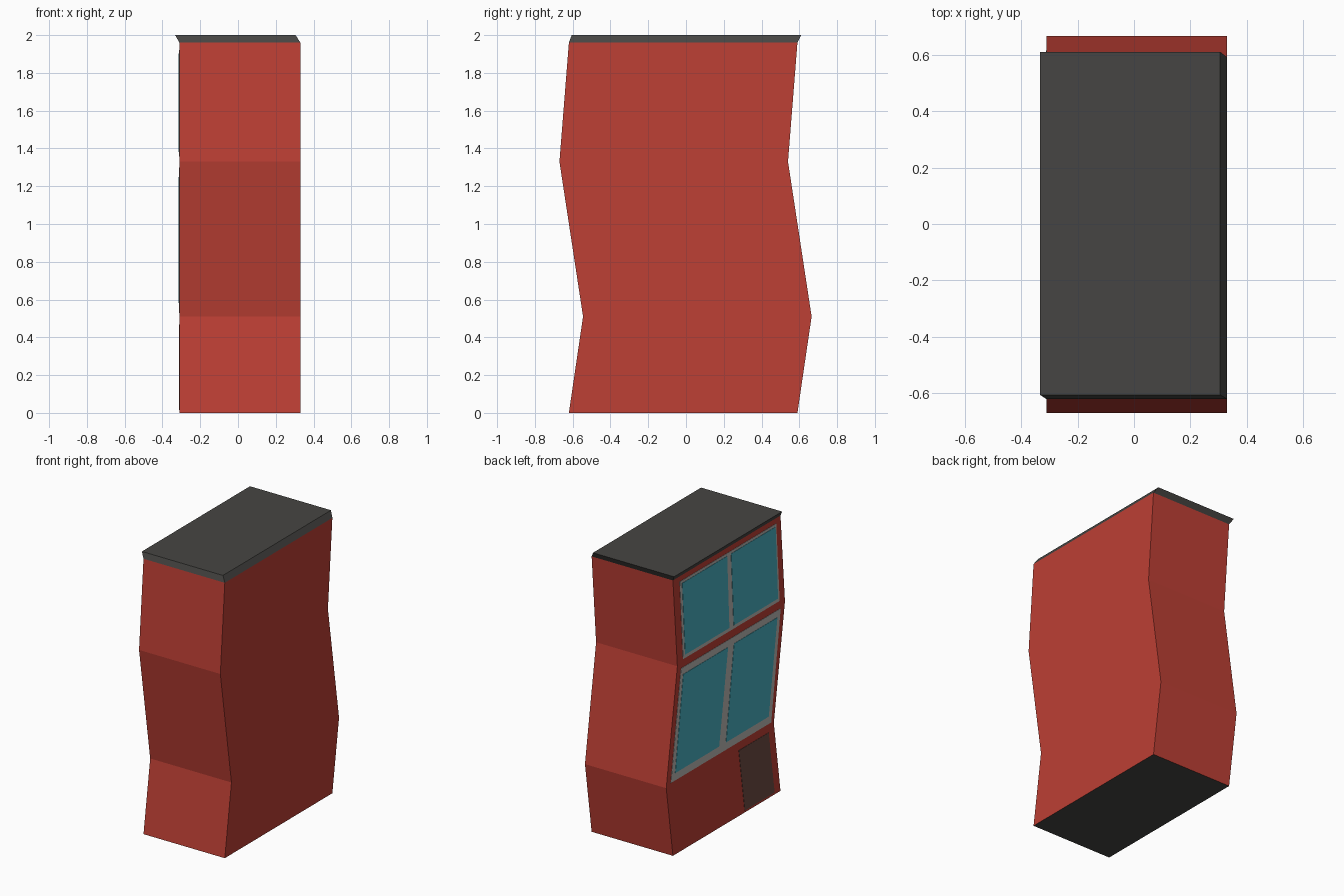
import bpy, bmesh

if "Cube" in bpy.data.objects:
    bpy.data.objects.remove(bpy.data.objects["Cube"])


def material(name, rgb):
    m = bpy.data.materials.new(name)
    m.diffuse_color = (*rgb, 1)
    m.use_nodes = True
    m.node_tree.nodes["Principled BSDF"].inputs["Base Color"].default_value = m.diffuse_color
    return m


RED = material("red_wall", (0.51, 0.05, 0.035))
DARK = material("dark_roof", (0.062, 0.06, 0.056))
GLASS = material("teal_glass", (0.066, 0.43, 0.53))
FRAME = material("grey_frame", (0.5, 0.48, 0.46))
DOOR = material("brown_door", (0.155, 0.07, 0.055))


def loft(name, ring_a, ring_b, *mats):
    """Closed flat-faced solid between two matching rings of points."""
    bm = bmesh.new()
    a = [bm.verts.new(p) for p in ring_a]
    b = [bm.verts.new(p) for p in ring_b]
    bm.faces.new(a)
    bm.faces.new(b)
    n = len(a)
    for i in range(n):
        j = (i + 1) % n
        bm.faces.new((a[i], a[j], b[j], b[i]))
    bmesh.ops.recalc_face_normals(bm, faces=bm.faces)
    mesh = bpy.data.meshes.new(name)
    bm.to_mesh(mesh)
    bm.free()
    for m in mats:
        mesh.materials.append(m)
    ob = bpy.data.objects.new(name, mesh)
    bpy.context.collection.objects.link(ob)
    return ob


def prism(name, profile, x0, x1, *mats):
    return loft(name, [(x0, y, z) for y, z in profile],
                [(x1, y, z) for y, z in profile], *mats)


def rect(x0, x1, y0, y1, z):
    return [(x0, y0, z), (x1, y0, z), (x1, y1, z), (x0, y1, z)]


# Bent body: front edge and back edge wobble together up the height
XL, XR = -0.31, 0.33
front = [(-0.62, 0), (-0.545, 0.51), (-0.67, 1.33), (-0.62, 1.96)]
back = [(0.59, 0), (0.665, 0.51), (0.54, 1.33), (0.59, 1.96)]
body = prism("building_body", front + back[::-1], XL, XR, RED, DARK)
for f in body.data.polygons:      # dark underside
    if f.normal.z < -0.9 and f.center.z < 0.01:
        f.material_index = 1

# Skewed roof slab
loft("roof", rect(XL, XR, -0.62, 0.59, 1.96),
     rect(-0.333, 0.305, -0.605, 0.61, 2.0), DARK)


def panel(name, low, high, depth, mat):
    """Thin slanted panel on the left wall; low/high = (y_front, y_back, z)."""
    prof = [(low[0], low[2]), (low[1], low[2]), (high[1], high[2]), (high[0], high[2])]
    return prism(name, prof, XL - depth, XL, mat)


# Window frames with two panes each, and the door
panel("upper_window_frame", (-0.608, 0.478, 1.357), (-0.57, 0.515, 1.922), 0.002, FRAME)
panel("upper_pane_front", (-0.587, -0.09, 1.382), (-0.56, -0.06, 1.903), 0.004, GLASS)
panel("upper_pane_back", (-0.04, 0.457, 1.382), (-0.015, 0.49, 1.903), 0.004, GLASS)
panel("lower_window_frame", (-0.513, 0.615, 0.528), (-0.62, 0.5, 1.3), 0.002, FRAME)
panel("lower_pane_front", (-0.483, -0.003, 0.582), (-0.58, -0.093, 1.25), 0.004, GLASS)
panel("lower_pane_back", (0.075, 0.568, 0.582), (-0.026, 0.478, 1.25), 0.004, GLASS)
panel("door", (-0.552, -0.216, 0.015), (-0.485, -0.149, 0.467), 0.002, DOOR)
